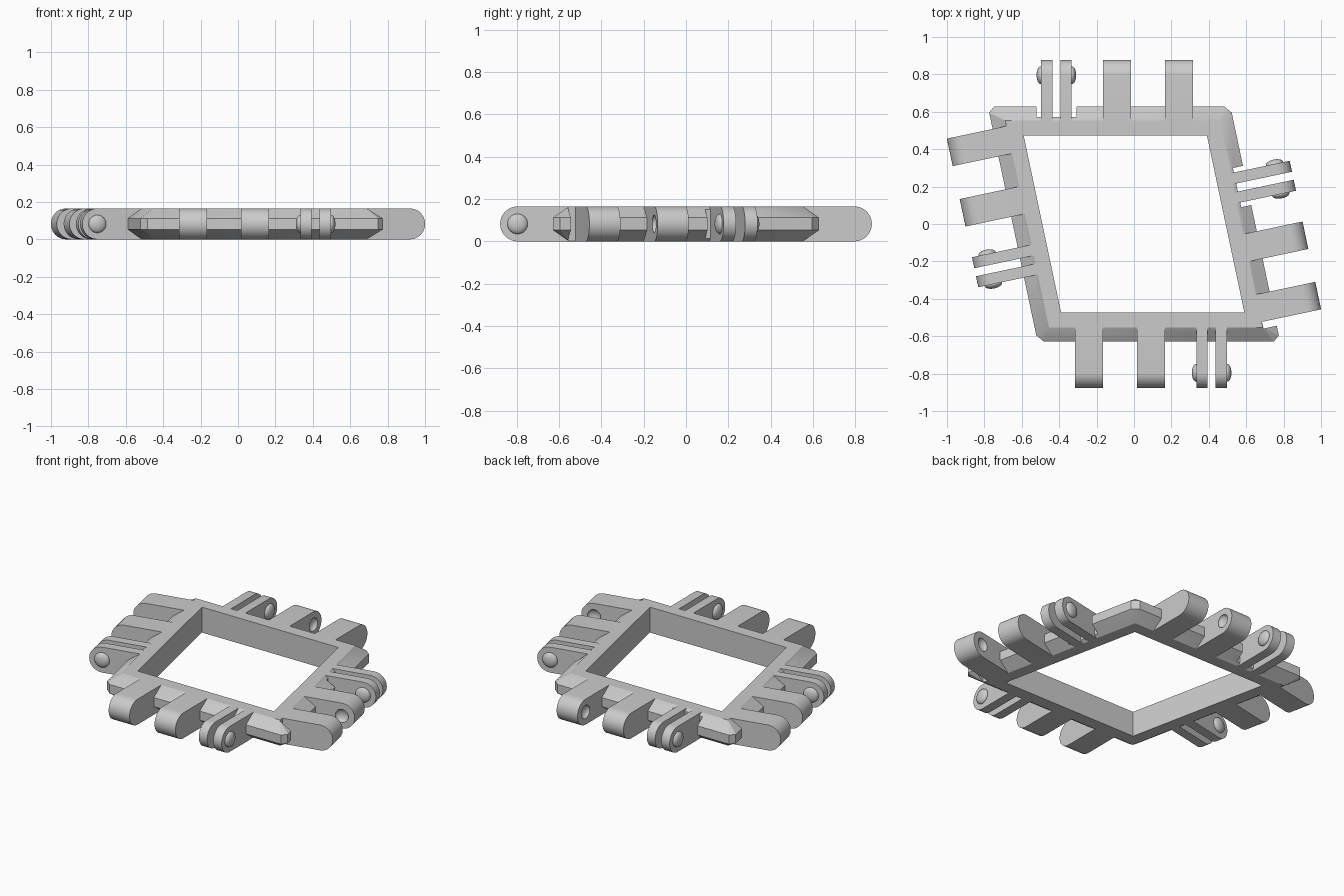
import bpy, bmesh, math
from mathutils import Matrix, Vector

cube = bpy.data.objects.get("Cube")
if cube:
    bpy.data.objects.remove(cube, do_unlink=True)

grey = bpy.data.materials.new("plain_grey")
grey.use_nodes = True
grey.diffuse_color = (0.6, 0.6, 0.6, 1)
grey.node_tree.nodes["Principled BSDF"].inputs["Base Color"].default_value = (0.6, 0.6, 0.6, 1)

H = 0.165            # thickness
R = H / 2            # rounded end radius
TIP = 0.405          # reach of lugs from the inner wall
EDGE = 0.08          # width of the flat rim
OUT = 0.155          # full width of the frame
A, B = Vector((-0.59, 0.473)), Vector((0.39, 0.473))
CORNERS = [A, B, -A, -B]     # clockwise inner opening


def finish(name, bm, matrix=None):
    if matrix:
        bm.transform(matrix)
    bmesh.ops.recalc_face_normals(bm, faces=bm.faces)
    mesh = bpy.data.meshes.new(name)
    bm.to_mesh(mesh)
    bm.free()
    mesh.materials.append(grey)
    obj = bpy.data.objects.new(name, mesh)
    bpy.context.collection.objects.link(obj)
    return obj


def select(obj):
    bpy.ops.object.select_all(action='DESELECT')
    obj.select_set(True)
    bpy.context.view_layer.objects.active = obj


def cut(obj, cutter):
    cutter.hide_render = True
    mod = obj.modifiers.new("cut", 'BOOLEAN')
    mod.operation, mod.solver, mod.object = 'DIFFERENCE', 'EXACT', cutter
    select(obj)
    bpy.ops.object.modifier_apply(modifier=mod.name)
    bpy.data.objects.remove(cutter, do_unlink=True)


def side_matrix(i):
    # local x runs along the side, local y points outward
    p, q = CORNERS[i], CORNERS[(i + 1) % 4]
    t = (q - p).normalized()
    m = (p + q) / 2
    return Matrix(((t.x, -t.y, 0, m.x), (t.y, t.x, 0, m.y), (0, 0, 1, 0), (0, 0, 0, 1)))


def outline(offset, chamfer):
    # offset parallelogram with each corner split in two
    pts = []
    for i in range(4):
        c = CORNERS[i]
        a = (c - CORNERS[i - 1]).normalized()
        b = (CORNERS[(i + 1) % 4] - c).normalized()
        na, nb = Vector((-a.y, a.x)), Vector((-b.y, b.x))
        p = c + (na + nb) * offset / (1 + na.dot(nb))
        pts += [p - a * chamfer, p + b * chamfer]
    return pts


def add_box(bm, x0, x1, y0, y1, z0, z1):
    size = Matrix.Diagonal((x1 - x0, y1 - y0, z1 - z0, 1))
    mid = Matrix.Translation(((x0 + x1) / 2, (y0 + y1) / 2, (z0 + z1) / 2))
    bmesh.ops.create_cube(bm, size=1, matrix=mid @ size)


def add_button(bm, x, radius, depth):
    # flattened sphere used for bumps and for dimples
    m = Matrix.Translation((x, TIP - R, R)) @ Matrix.Diagonal((depth, radius, radius, 1))
    m = m @ Matrix.Rotation(math.pi / 2, 4, 'Y')
    bmesh.ops.create_uvsphere(bm, u_segments=32, v_segments=16, radius=1, matrix=m)


def add_tongue(bm, x0, x1):
    # straight bar with a half round outer end
    n = 20
    profile = [(EDGE, 0)]
    for k in range(n + 1):
        a = -math.pi / 2 + math.pi * k / n
        profile.append((TIP - R + R * math.cos(a), R + R * math.sin(a)))
    profile.append((EDGE, H))
    face = bm.faces.new([bm.verts.new((x0, y, z)) for y, z in profile])
    ext = bmesh.ops.extrude_face_region(bm, geom=[face], use_keep_orig=True)
    verts = [v for v in ext["geom"] if isinstance(v, bmesh.types.BMVert)]
    bmesh.ops.translate(bm, verts=verts, vec=(x1 - x0, 0, 0))


# Frame ring: flat rim, bevelled outside, narrow vertical band
bm = bmesh.new()
section = [(0, 0, 0), (0, 0, H), (EDGE, 0, H), (OUT, 0.033, 0.112),
           (OUT, 0.033, 0.053), (EDGE, 0, 0)]
loops = [[bm.verts.new((p.x, p.y, z)) for p in outline(d, c)] for d, c, z in section]
for j, low in enumerate(loops):
    high = loops[(j + 1) % len(loops)]
    for i in range(8):
        k = (i + 1) % 8
        bm.faces.new((low[i], low[k], high[k], high[i]))
bmesh.ops.remove_doubles(bm, verts=bm.verts, dist=0.0001)
frame = finish("frame", bm)

parts = [frame]
names = ["back", "left", "front", "right"]
for i, side in enumerate(names):
    matrix = side_matrix(i)
    shift = 0.137 * (i % 2)      # slanted sides carry their hinges further along
    clip = -0.315 + shift
    lugs = [0.01 + shift, 0.34 + shift]

    # Recess behind the clip, and clearance beside the corner lug
    bm = bmesh.new()
    add_box(bm, clip - 0.107, clip + 0.107, 0.1, 0.3, -0.1, 0.3)
    if shift:
        end = lugs[1] + 0.075
        add_box(bm, end - 0.03, end + 0.037, 0.082, 0.3, -0.1, 0.3)
    cut(frame, finish("recess_cutter", bm, matrix))

    # Two wide lugs with dimples on the faces that look at each other
    for label, x, facing in (("inner", lugs[0], 1), ("outer", lugs[1], -1)):
        bm = bmesh.new()
        add_tongue(bm, x - 0.075, x + 0.075)
        lug = finish(f"{side}_{label}_lug", bm, matrix)
        bm = bmesh.new()
        add_button(bm, x + facing * 0.075, 0.042, 0.025)
        cut(lug, finish("dimple_cutter", bm, matrix))
        parts.append(lug)

    # Clip: two thin prongs with a bump on each outer face
    for label, s in (("first", -1), ("second", 1)):
        bm = bmesh.new()
        add_tongue(bm, *sorted((clip + s * 0.022, clip + s * 0.082)))
        parts.append(finish(f"{side}_{label}_clip_prong", bm, matrix))
        bm = bmesh.new()
        add_button(bm, clip + s * 0.082, 0.048, 0.024)
        parts.append(finish(f"{side}_{label}_clip_bump", bm, matrix))

for obj in parts:
    select(obj)
    bpy.ops.object.shade_smooth_by_angle(angle=math.radians(25))
